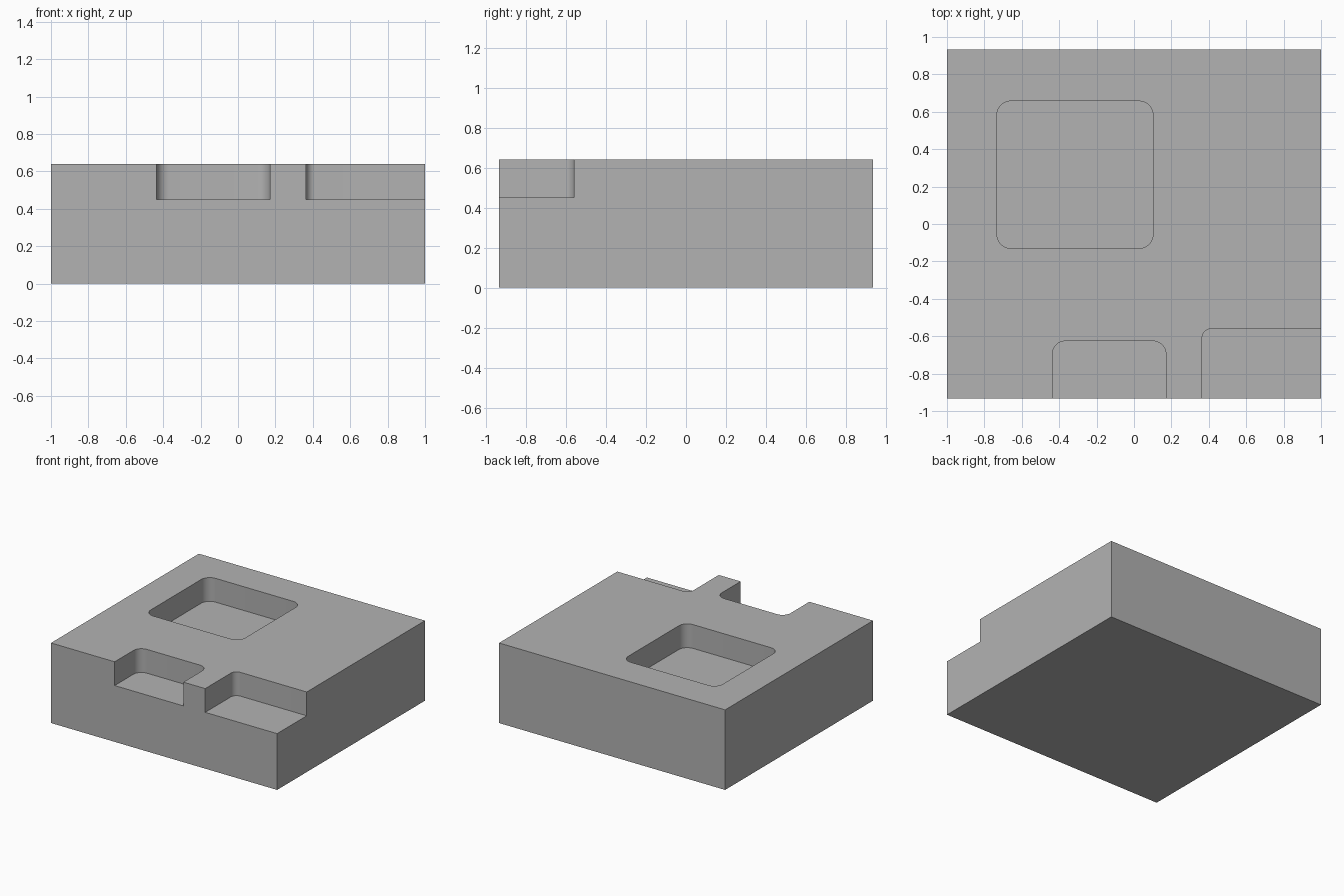
import bpy
import bmesh
from math import radians

cube = bpy.data.objects.get("Cube")
if cube:
    bpy.data.objects.remove(cube, do_unlink=True)

HALF_X, HALF_Y, TOP, FLOOR = 1.0, 0.934, 0.64, 0.45
OVER = 0.2  # how far cutters run past open sides

grey = bpy.data.materials.new("plain_grey")
grey.use_nodes = True
colour = (0.448, 0.448, 0.448, 1)
grey.diffuse_color = colour
grey.node_tree.nodes["Principled BSDF"].inputs["Base Color"].default_value = colour


def box(name, x0, x1, y0, y1, z0, z1, radius=0):
    """Box between limits, with optionally rounded upright edges."""
    bm = bmesh.new()
    bmesh.ops.create_cube(bm, size=1)
    for v in bm.verts:
        v.co.x = x1 if v.co.x > 0 else x0
        v.co.y = y1 if v.co.y > 0 else y0
        v.co.z = z1 if v.co.z > 0 else z0
    if radius:
        upright = [e for e in bm.edges
                   if abs(e.verts[0].co.z - e.verts[1].co.z) > 0.01]
        bmesh.ops.bevel(bm, geom=upright, offset=radius, segments=10,
                        profile=0.5, affect='EDGES')
    mesh = bpy.data.meshes.new(name)
    bm.to_mesh(mesh)
    bm.free()
    mesh.materials.append(grey)
    obj = bpy.data.objects.new(name, mesh)
    bpy.context.collection.objects.link(obj)
    return obj


# Solid block
block = box("block", -HALF_X, HALF_X, -HALF_Y, HALF_Y, 0, TOP)

# Pockets: closed square pocket, open front slot, open corner notch
pockets = [
    ("square_pocket", -0.733, 0.102, -0.13, 0.657, 0.075),
    ("front_slot", -0.437, 0.171, -HALF_Y - OVER, -0.626, 0.07),
    ("corner_notch", 0.364, HALF_X + OVER, -HALF_Y - OVER, -0.56, 0.05),
]
bpy.ops.object.select_all(action='DESELECT')
block.select_set(True)
bpy.context.view_layer.objects.active = block
for name, x0, x1, y0, y1, radius in pockets:
    cutter = box(name + "_cutter", x0, x1, y0, y1, FLOOR, TOP + OVER, radius)
    cutter.hide_render = True
    cut = block.modifiers.new(name, 'BOOLEAN')
    cut.operation = 'DIFFERENCE'
    cut.solver = 'EXACT'
    cut.object = cutter
    bpy.ops.object.modifier_apply(modifier=name)
    bpy.data.objects.remove(cutter, do_unlink=True)

# Smooth rounded pocket corners, crisp edges elsewhere
bpy.ops.object.shade_smooth_by_angle(angle=radians(30))
